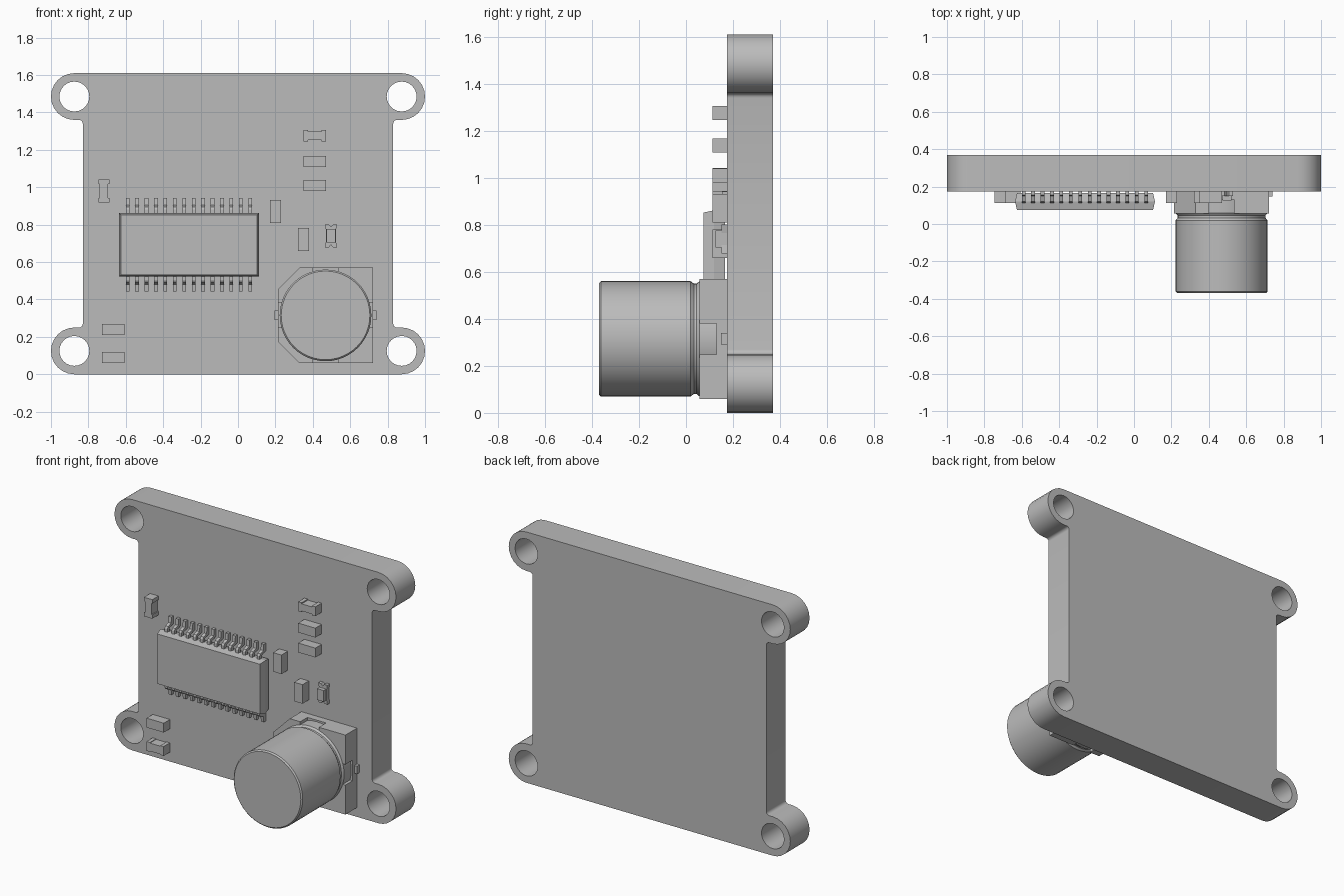
import bpy, bmesh
from math import sin, cos, pi, radians

if "Cube" in bpy.data.objects:
    bpy.data.objects.remove(bpy.data.objects["Cube"])

grey = bpy.data.materials.new("plain grey")
grey.use_nodes = True
grey.diffuse_color = (0.5, 0.5, 0.5, 1)
grey.node_tree.nodes["Principled BSDF"].inputs["Base Color"].default_value = (0.5, 0.5, 0.5, 1)

BACK, FACE, HEIGHT = 0.37, 0.175, 1.61   # board rear, board front, board height


def finish(name, bm):
    """Turn a bmesh into a shaded object."""
    bmesh.ops.remove_doubles(bm, verts=bm.verts, dist=1e-5)
    bmesh.ops.recalc_face_normals(bm, faces=bm.faces)
    mesh = bpy.data.meshes.new(name)
    bm.to_mesh(mesh)
    bm.free()
    mesh.materials.append(grey)
    obj = bpy.data.objects.new(name, mesh)
    bpy.context.collection.objects.link(obj)
    return obj


def select(obj):
    bpy.ops.object.select_all(action='DESELECT')
    obj.select_set(True)
    bpy.context.view_layer.objects.active = obj


def add_prism(bm, points, shift):
    """Close a flat outline and extrude it by a vector."""
    face = bm.faces.new([bm.verts.new(p) for p in points])
    out = bmesh.ops.extrude_face_region(bm, geom=[face], use_keep_orig=True)
    moved = [v for v in out["geom"] if isinstance(v, bmesh.types.BMVert)]
    bmesh.ops.translate(bm, verts=moved, vec=shift)


def add_plate(bm, outline, front, back):
    add_prism(bm, [(x, front, z) for x, z in outline], (0, back - front, 0))


def rect(x0, x1, z0, z1):
    return [(x0, z0), (x1, z0), (x1, z1), (x0, z1)]


def arc(cx, cz, r, start, end, steps):
    angles = [radians(start + (end - start) * i / steps) for i in range(steps + 1)]
    return [(cx + r * cos(a), cz + r * sin(a)) for a in angles]


# Circuit board with four eared mounting holes
EAR_X, EAR_R, SIDE, FILLET = 0.875, 0.125, 0.83, 0.02
corner = arc(EAR_X, EAR_R, EAR_R, -90, 90, 12)
corner += arc(SIDE + FILLET, 2 * EAR_R + FILLET, FILLET, 270, 180, 4)
right = corner + [(x, HEIGHT - z) for x, z in reversed(corner)]
outline = right + [(-x, z) for x, z in reversed(right)]
holes = [arc(sx * EAR_X, z, 0.08, 0, 345, 23)
         for sx in (-1, 1) for z in (EAR_R, HEIGHT - EAR_R)]
curve = bpy.data.curves.new("circuit_board", 'CURVE')
curve.dimensions = '2D'
curve.fill_mode = 'BOTH'
curve.extrude = (BACK - FACE) / 2
for loop in [outline] + holes:
    spline = curve.splines.new('POLY')
    spline.points.add(len(loop) - 1)
    for point, (x, z) in zip(spline.points, loop):
        point.co = (x, z, 0, 1)
    spline.use_cyclic_u = True
curve.materials.append(grey)
board = bpy.data.objects.new("circuit_board", curve)
board.rotation_euler.x = pi / 2
board.location.y = (BACK + FACE) / 2
bpy.context.collection.objects.link(board)
select(board)
bpy.ops.object.convert(target='MESH')
board = bpy.context.view_layer.objects.active
bm = bmesh.new()
bm.from_mesh(board.data)
bmesh.ops.remove_doubles(bm, verts=bm.verts, dist=1e-5)
bmesh.ops.recalc_face_normals(bm, faces=bm.faces)
bm.to_mesh(board.data)
bm.free()


# Small surface-mount parts: centre x, centre z, upright, waist inset
def small_part(name, x, z, upright, inset, front=0.112, length=0.122, width=0.06):
    bm = bmesh.new()
    l, w, cap = length / 2, width / 2, length / 5
    shape = [(-l, -w), (cap - l, -w), (cap - l, inset - w), (l - cap, inset - w),
             (l - cap, -w), (l, -w)]
    shape += [(-a, -b) for a, b in shape]
    if not inset:
        shape = rect(-l, l, -w, w)
    add_plate(bm, [(x + b, z + a) if upright else (x + a, z + b) for a, b in shape],
              front, FACE)
    finish(name, bm)


small_part("resistor_top", 0.41, 1.275, False, 0.007)
small_part("capacitor_upper", 0.41, 1.138, False, 0)
small_part("capacitor_lower", 0.41, 1.01, False, 0)
small_part("resistor_left", -0.717, 0.98, True, 0.007)
small_part("capacitor_middle", 0.20, 0.87, True, 0)
small_part("capacitor_inner", 0.35, 0.72, True, 0)
small_part("capacitor_corner", -0.667, 0.24, False, 0)
small_part("resistor_corner", -0.667, 0.09, False, 0.004)

# Indicator lamp: two notched ends and a raised lens
bm = bmesh.new()
LX, LZ = 0.497, 0.74
half = [(-0.032, 0.0), (-0.032, 0.062), (-0.012, 0.062), (0, 0.048),
        (0.012, 0.062), (0.032, 0.062), (0.032, 0.0)]
waist = [(0.026, 0.025), (0.026, -0.025)]
right_edge = half[:1] + half[1:6]
lamp = [(-0.026, 0.025)] + [(a, b - (0.03 if b == 0 else 0)) for a, b in half[1:6]]
lamp += waist + [(-a, -b) for a, b in half[1:6]] + [(-0.026, -0.025)]
add_plate(bm, [(LX + a, LZ + b) for a, b in lamp], 0.15, FACE)
add_plate(bm, rect(LX - 0.024, LX + 0.024, LZ - 0.036, LZ + 0.036), 0.125, 0.15)
finish("indicator_lamp", bm)

# Integrated circuit body, widest at its middle
X0, X1, Z0, Z1 = -0.636, 0.112, 0.522, 0.862
bm = bmesh.new()
rings = []
for y, inset in ((0.075, 0.01), (0.12, 0), (0.165, 0.01)):
    rings.append([bm.verts.new((x, y, z)) for x, z in
                  rect(X0 + inset, X1 - inset, Z0 + inset, Z1 - inset)])
for low, high in zip(rings, rings[1:]):
    for i in range(4):
        j = (i + 1) % 4
        bm.faces.new((low[i], low[j], high[j], high[i]))
bm.faces.new(rings[0])
bm.faces.new(rings[-1])
finish("chip_body", bm)

# Two rows of gull-wing leads: (distance from body, depth)
lead = [(-0.01, 0.112), (0.02, 0.112), (0.032, 0.12), (0.042, 0.15), (0.08, 0.154),
        (0.08, FACE), (0.03, FACE), (0.018, 0.135), (-0.01, 0.132)]
for name, edge, way in (("upper_leads", Z1, 1), ("lower_leads", Z0, -1)):
    bm = bmesh.new()
    for i in range(14):
        x = -0.59 + i * 0.0504
        add_prism(bm, [(x - 0.01, y, edge + way * d) for d, y in lead], (0.02, 0, 0))
    finish(name, bm)

# Large can capacitor: base plate, corner walls and terminals
CX, CZ = 0.468, 0.315
H, CUT, NOTCH = 0.255, 0.115, 0.066
bm = bmesh.new()
add_plate(bm, [(CX + a, CZ + b) for a, b in
               [(CUT - H, -H), (H, -H), (H, H), (CUT - H, H), (-H, H - CUT), (-H, CUT - H)]],
          0.13, FACE)
for s in (-1, 1):
    add_plate(bm, [(CX + a, CZ + s * b) for a, b in
                   rect(NOTCH, H, NOTCH, H)], 0.057, 0.13)
    add_plate(bm, [(CX + a, CZ + s * b) for a, b in
                   [(-H, NOTCH), (-NOTCH, NOTCH), (-NOTCH, H), (CUT - H, H), (-H, H - CUT)]],
              0.057, 0.13)
finish("can_base", bm)
bm = bmesh.new()
add_plate(bm, rect(CX - 0.273, CX + 0.273, CZ - 0.025, CZ + 0.025), 0.148, FACE)
finish("can_terminals", bm)

# Can body turned from a (radius, depth) profile
profile = [(0, -0.37), (0.237, -0.37), (0.245, -0.362), (0.245, 0.02), (0.235, 0.033),
           (0.235, 0.045), (0.245, 0.058), (0.245, 0.14), (0, 0.14)]
bm = bmesh.new()
verts = [bm.verts.new((CX + r, y, CZ)) for r, y in profile]
edges = [bm.edges.new(pair) for pair in zip(verts, verts[1:])]
bmesh.ops.spin(bm, geom=verts + edges, cent=(CX, 0, CZ), axis=(0, 1, 0),
               angle=2 * pi, steps=48, use_merge=True)
can = finish("can_body", bm)
select(can)
bpy.ops.object.shade_smooth_by_angle(angle=radians(30))
